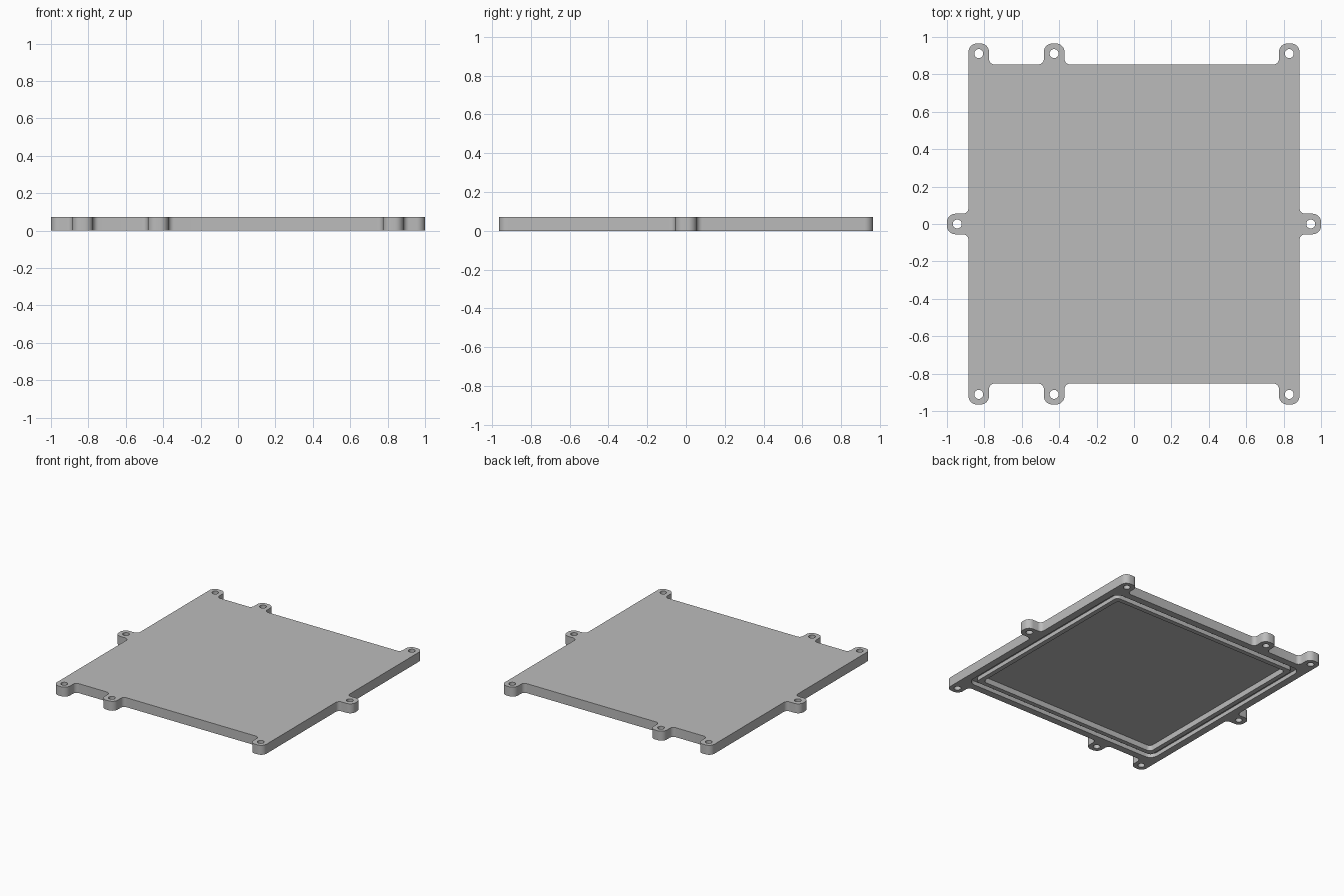
import bpy, bmesh, math
from mathutils import Vector

cube = bpy.data.objects.get("Cube")
if cube:
    bpy.data.objects.remove(cube, do_unlink=True)

THICK = 0.072
EDGE_X, EDGE_Y = 0.885, 0.853      # plate half sizes
TIP_X, TIP_Y = 1.0, 0.965          # outer ends of the tabs
HALF = 0.055                       # half width of a tab
ROUND, FILLET = 0.045, 0.03
CORNER_TAB, MID_TAB = EDGE_X - HALF, -0.427

grey = bpy.data.materials.new("plain grey")
grey.use_nodes = True
grey.diffuse_color = (0.5, 0.5, 0.5, 1)
grey.node_tree.nodes["Principled BSDF"].inputs["Base Color"].default_value = (0.5, 0.5, 0.5, 1)


def rounded(corners, steps=8):
    """Replace each (x, y, radius) right-angle corner with an arc."""
    out = []
    for i, (x, y, r) in enumerate(corners):
        p = Vector((x, y))
        a = (Vector(corners[i - 1][:2]) - p).normalized() * r
        b = (Vector(corners[(i + 1) % len(corners)][:2]) - p).normalized() * r
        for k in range(steps + 1):
            t = k / steps * math.pi / 2
            out.append(p + a * (1 - math.sin(t)) + b * (1 - math.cos(t)))
    return out


def rectangle(hx, hy, r):
    return rounded([(hx, -hy, r), (hx, hy, r), (-hx, hy, r), (-hx, -hy, r)])


def circle(x, y, r, n=32):
    return [Vector((x + r * math.cos(math.tau * k / n), y + r * math.sin(math.tau * k / n)))
            for k in range(n)]


def prism(name, outer, z0, z1, inner=None):
    """Extruded profile, or a closed ring when an inner loop is given."""
    bm = bmesh.new()

    def loop(pts, z):
        return [bm.verts.new((p.x, p.y, z)) for p in pts]

    loops = [loop(outer, z0), loop(outer, z1)]
    if inner:
        loops += [loop(inner, z1), loop(inner, z0)]
        pairs = [(i, (i + 1) % 4) for i in range(4)]
    else:
        pairs = [(0, 1)]
        bm.faces.new(loops[0])
        bm.faces.new(loops[1])
    n = len(outer)
    for a, b in pairs:
        for k in range(n):
            m = (k + 1) % n
            bm.faces.new((loops[a][k], loops[a][m], loops[b][m], loops[b][k]))
    bmesh.ops.recalc_face_normals(bm, faces=bm.faces)
    mesh = bpy.data.meshes.new(name)
    bm.to_mesh(mesh)
    bm.free()
    obj = bpy.data.objects.new(name, mesh)
    bpy.context.collection.objects.link(obj)
    mesh.materials.append(grey)
    return obj


# Plate outline: back half with its tabs, then the same mirrored to the front
back = [(TIP_X, HALF, ROUND), (EDGE_X, HALF, FILLET), (EDGE_X, TIP_Y, ROUND),
        (CORNER_TAB - HALF, TIP_Y, ROUND), (CORNER_TAB - HALF, EDGE_Y, FILLET)]
back += [(MID_TAB + HALF, EDGE_Y, FILLET), (MID_TAB + HALF, TIP_Y, ROUND),
         (MID_TAB - HALF, TIP_Y, ROUND), (MID_TAB - HALF, EDGE_Y, FILLET)]
back += [(-x, y, r) for x, y, r in reversed(back[:5])]
front = [(x, -y, r) for x, y, r in reversed(back)]
plate = prism("cover_plate", rounded(back + front), 0, THICK)

# Underside recess and seal groove
cutters = [
    prism("recess_cutter", rectangle(0.755, 0.725, 0.03), -0.05, 0.042),
    prism("groove_cutter", rectangle(0.83, 0.80, 0.06), -0.05, 0.03,
          rectangle(0.79, 0.76, 0.03)),
]

# Screw holes through the tabs
holes = [(x, s * 0.911) for x in (CORNER_TAB, MID_TAB, -CORNER_TAB) for s in (-1, 1)]
holes += [(s * 0.945, 0) for s in (-1, 1)]
for x, y in holes:
    cutters.append(prism("hole_cutter", circle(x, y, 0.024), -0.05, THICK + 0.05))

bpy.ops.object.select_all(action='DESELECT')
plate.select_set(True)
bpy.context.view_layer.objects.active = plate
for cutter in cutters:
    cutter.hide_render = True
    mod = plate.modifiers.new("cut", 'BOOLEAN')
    mod.operation = 'DIFFERENCE'
    mod.solver = 'EXACT'
    mod.object = cutter
    bpy.ops.object.modifier_apply(modifier=mod.name)
    bpy.data.objects.remove(cutter, do_unlink=True)

bpy.ops.object.shade_smooth_by_angle(angle=math.radians(30))
